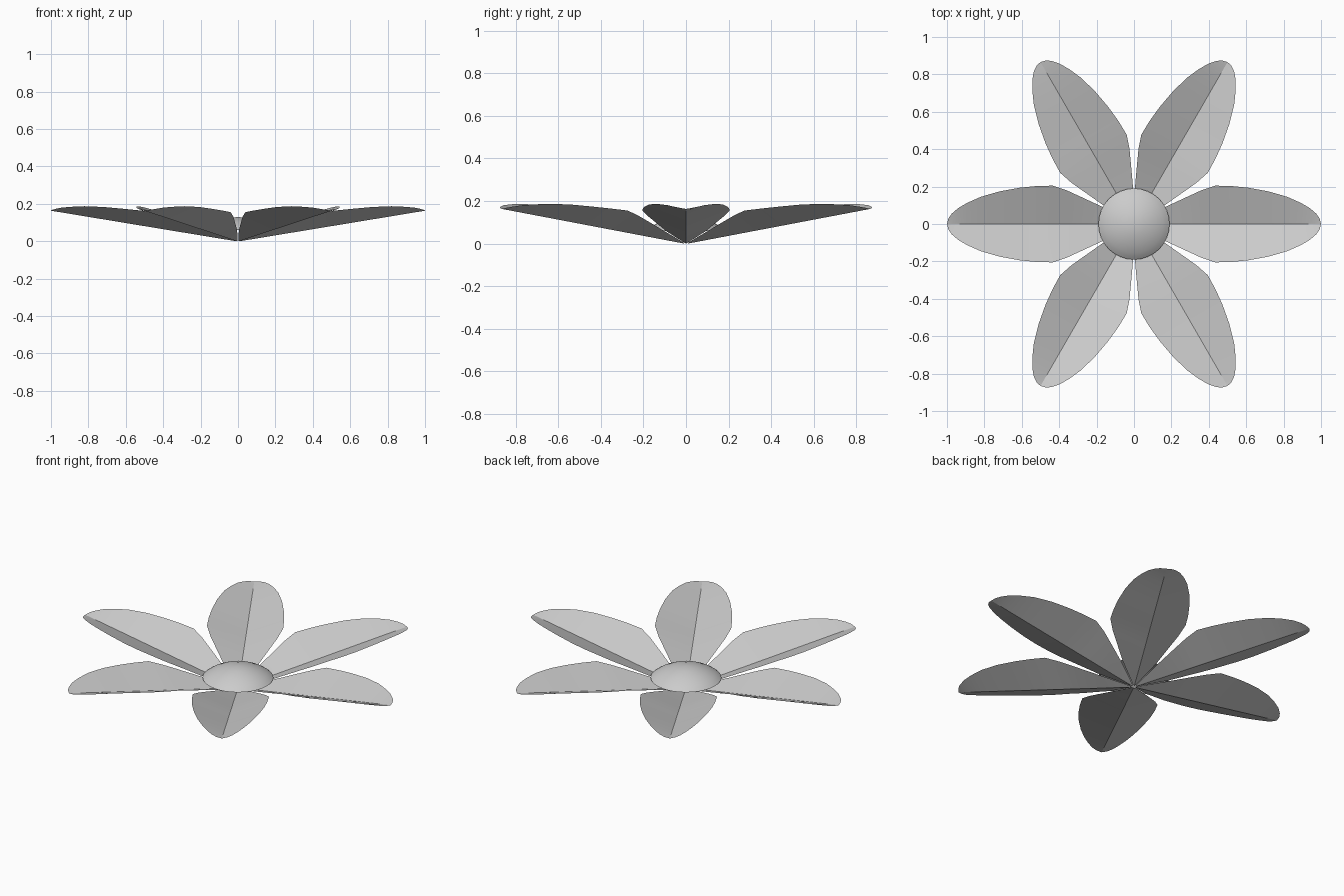
import bpy, bmesh, math

if "Cube" in bpy.data.objects:
    bpy.data.objects.remove(bpy.data.objects["Cube"])

# petal outline: distance from centre, half width, edge height
EDGE = [(0.02, 0.01, 0.006), (0.167, 0.091, 0.057), (0.29, 0.148, 0.104),
        (0.36, 0.18, 0.13), (0.434, 0.205, 0.155), (0.52, 0.203, 0.164),
        (0.61, 0.194, 0.173), (0.72, 0.174, 0.183), (0.82, 0.145, 0.187),
        (0.89, 0.114, 0.184), (0.94, 0.085, 0.18), (0.975, 0.055, 0.173),
        (0.992, 0.03, 0.168)]
TIP = (1.0, 0.0, 0.163)


def keel(u):
    return (u, 0.0, 0.163 * (u - 0.01) / 0.99)


def smooth(ob, degrees):
    bpy.ops.object.select_all(action='DESELECT')
    ob.select_set(True)
    bpy.context.view_layer.objects.active = ob
    bpy.ops.object.shade_smooth_by_angle(angle=math.radians(degrees))


def make_object(name, bm):
    mesh = bpy.data.meshes.new(name)
    bm.to_mesh(mesh)
    bm.free()
    ob = bpy.data.objects.new(name, mesh)
    bpy.context.collection.objects.link(ob)
    return ob


# one V-folded petal: two halves meeting at a straight keel
bm = bmesh.new()
base = bm.verts.new(keel(0.01))
tip = bm.verts.new(TIP)
mid = [bm.verts.new(keel(u)) for u, v, z in EDGE]
for side in (1, -1):
    rim = [bm.verts.new((u, side * v, z)) for u, v, z in EDGE]
    faces = [(base, mid[0], rim[0]), (mid[-1], tip, rim[-1])]
    for i in range(len(EDGE) - 1):
        faces.append((mid[i], mid[i + 1], rim[i + 1], rim[i]))
    for f in faces:
        bm.faces.new(f if side == 1 else f[::-1])
petal = make_object("petal_1", bm)
smooth(petal, 20)

# remaining petals around the centre
for i in range(1, 6):
    copy = bpy.data.objects.new(f"petal_{i + 1}", petal.data)
    copy.rotation_euler.z = i * math.pi / 3
    bpy.context.collection.objects.link(copy)

# low domed flower centre, spun from a profile
PROFILE = [(0.19, 0.06), (0.175, 0.072), (0.155, 0.085), (0.115, 0.105),
           (0.06, 0.122), (0.0, 0.13)]
bm = bmesh.new()
pts = [bm.verts.new((r, 0, z)) for r, z in PROFILE]
edges = [bm.edges.new(p) for p in zip(pts, pts[1:])]
bmesh.ops.spin(bm, geom=pts + edges, cent=(0, 0, 0), axis=(0, 0, 1),
               angle=2 * math.pi, steps=32)
bmesh.ops.remove_doubles(bm, verts=bm.verts[:], dist=0.0001)
bmesh.ops.recalc_face_normals(bm, faces=bm.faces[:])
if sum(f.normal.z for f in bm.faces) < 0:
    bmesh.ops.reverse_faces(bm, faces=bm.faces[:])
smooth(make_object("flower_centre", bm), 40)
